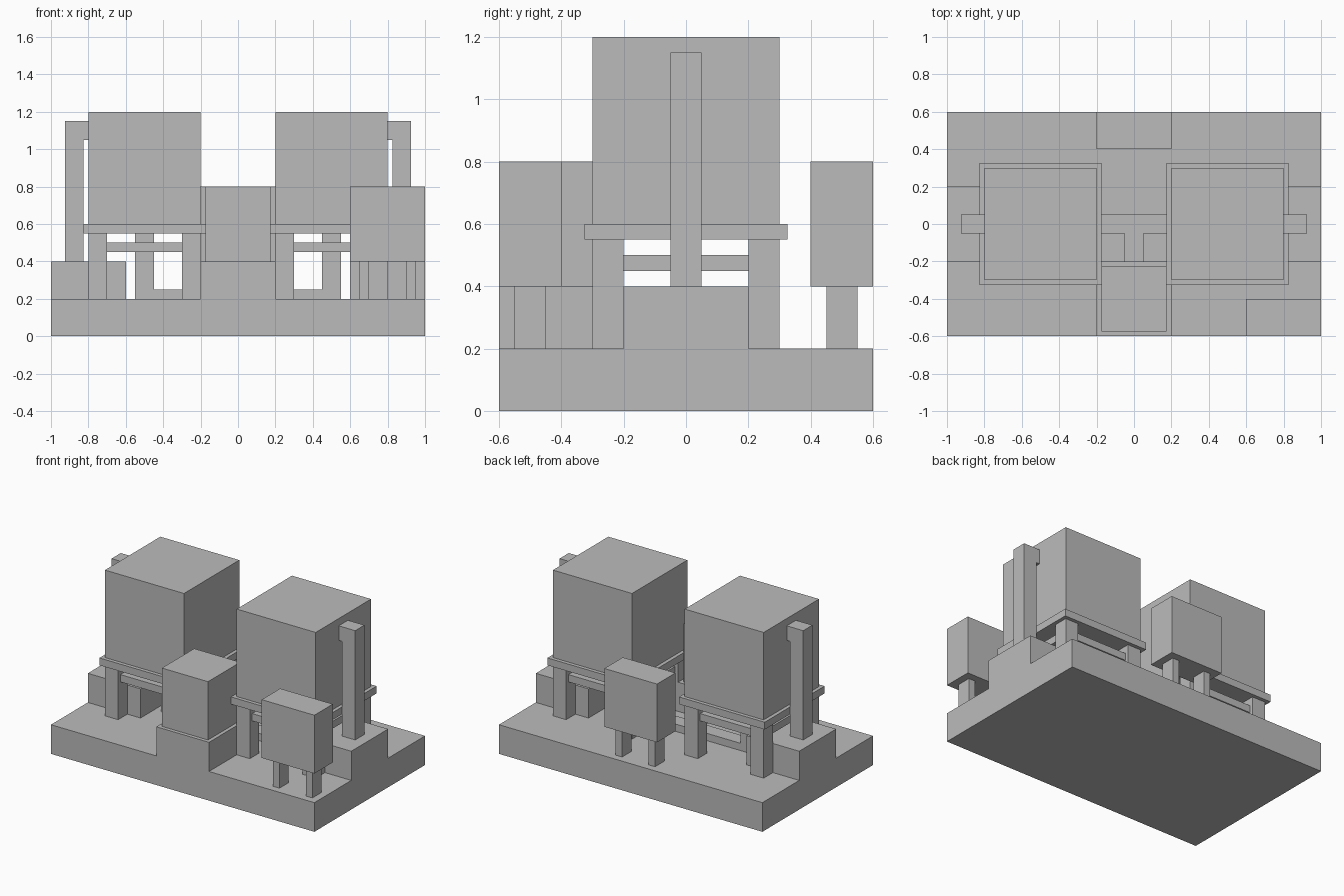
import bpy
import bmesh

cube = bpy.data.objects.get("Cube")
if cube:
    bpy.data.objects.remove(cube, do_unlink=True)

GREY = (0.5, 0.5, 0.5, 1.0)
grey = bpy.data.materials.new("plain grey")
grey.use_nodes = True
grey.diffuse_color = GREY
grey.node_tree.nodes["Principled BSDF"].inputs["Base Color"].default_value = GREY


def box(name, x, y, z):
    """Axis-aligned box from its (low, high) span along each axis."""
    spans = [sorted(s) for s in (x, y, z)]
    bm = bmesh.new()
    bmesh.ops.create_cube(bm, size=1)
    for v in bm.verts:
        v.co = [lo + (c + 0.5) * (hi - lo) for c, (lo, hi) in zip(v.co, spans)]
    mesh = bpy.data.meshes.new(name)
    bm.to_mesh(mesh)
    bm.free()
    mesh.materials.append(grey)
    obj = bpy.data.objects.new(name, mesh)
    bpy.context.collection.objects.link(obj)
    return obj


def around(centre, half):
    return (centre - half, centre + half)


def cabinet(name, cx, cy):
    """Cabinet raised on two short legs."""
    box(name, around(cx, 0.2), around(cy, 0.1), (0.4, 0.8))
    for label, dx in (("right", -0.125), ("left", 0.125)):
        box(f"{name}_{label}_leg", around(cx + dx, 0.025), around(cy, 0.05), (0.2, 0.4))


# Foundation slab and front plinth with its pump housing
box("base_slab", (-1, 1), (-0.6, 0.6), (0, 0.2))
box("front_plinth", (-0.2, 0.2), (-0.6, -0.2), (0.2, 0.4))
box("pump_housing", around(0, 0.175), around(-0.4, 0.175), (0.4, 0.8))

# Raised cabinets at the rear middle and front left corner
cabinet("rear_cabinet", 0, 0.5)
cabinet("front_cabinet", 0.8, -0.5)

# Low pipe joining both tanks, with a branch to the front plinth
box("connecting_pipe", around(0, 0.45), around(0, 0.05), (0.2, 0.25))
box("branch_pipe", around(0, 0.05), (-0.2, -0.05), (0.2, 0.25))

# Tank assembly, repeated on both sides
for side, s in (("left", 1), ("right", -1)):
    cx = 0.5 * s
    box(f"{side}_tank", around(cx, 0.3), around(0, 0.3), (0.6, 1.2))
    box(f"{side}_platform", around(cx, 0.325), around(0, 0.325), (0.55, 0.6))
    box(f"{side}_drain_pipe", around(cx, 0.05), around(0, 0.05), (0.2, 0.55))

    # Platform legs and the braces between them
    for end, d in (("front", -0.25), ("rear", 0.25)):
        for place, e in (("inner", -0.25), ("outer", 0.25)):
            box(f"{side}_{end}_{place}_leg", around(cx + s * e, 0.05),
                around(d, 0.05), (0.2, 0.55))
        box(f"{side}_{end}_brace", around(cx, 0.2), around(d, 0.025), (0.45, 0.5))
    for place, e in (("inner", -0.25), ("outer", 0.25)):
        box(f"{side}_{place}_brace", around(cx + s * e, 0.025), around(0, 0.2), (0.45, 0.5))

    # Outer plinth carrying the riser pipe and its elbow into the tank
    box(f"{side}_plinth", (0.6 * s, s), around(0, 0.2), (0.2, 0.4))
    box(f"{side}_riser_pipe", around(0.875 * s, 0.05), around(0, 0.05), (0.4, 1.15))
    box(f"{side}_riser_elbow", (0.8 * s, 0.825 * s), around(0, 0.05), (1.05, 1.15))
